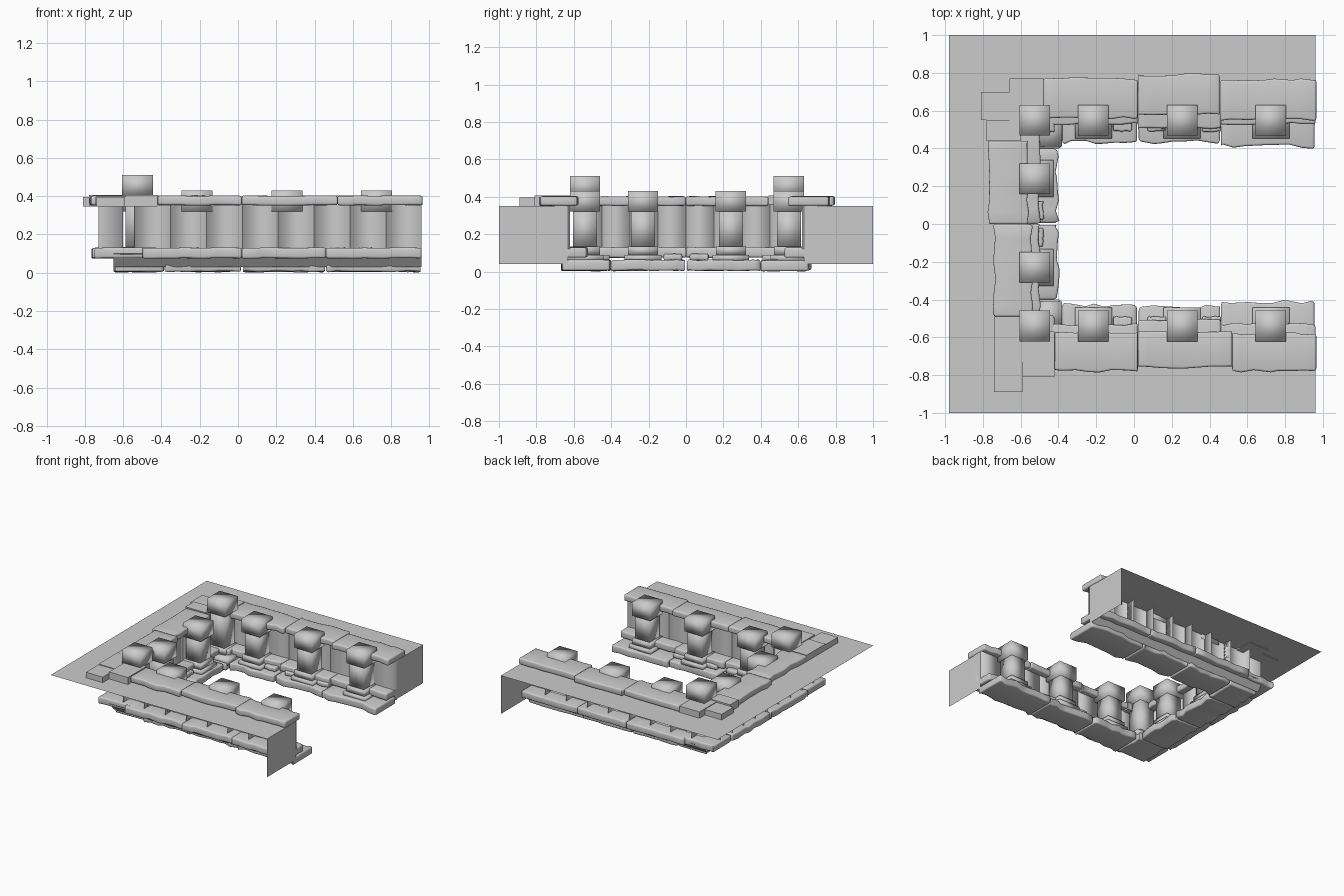
import bpy, bmesh, random
from mathutils import Vector

random.seed(4)
if "Cube" in bpy.data.objects:
    bpy.data.objects.remove(bpy.data.objects["Cube"], do_unlink=True)

stone_grey = bpy.data.materials.new("stone_grey")
stone_grey.use_nodes = True
COLOUR = (0.6, 0.6, 0.6, 1)
stone_grey.diffuse_color = COLOUR
stone_grey.node_tree.nodes["Principled BSDF"].inputs["Base Color"].default_value = COLOUR


def finish(name, bm, smooth=True):
    mesh = bpy.data.meshes.new(name)
    for f in bm.faces:
        f.smooth = smooth
    bm.to_mesh(mesh)
    bm.free()
    mesh.materials.append(stone_grey)
    ob = bpy.data.objects.new(name, mesh)
    bpy.context.collection.objects.link(ob)
    return ob


def cube(bm, xs, ys, zs):
    made = bmesh.ops.create_cube(bm, size=1)
    for v in made["verts"]:
        v.co = Vector([a + (b - a) * (c + 0.5)
                       for (a, b), c in zip((sorted(xs), sorted(ys), sorted(zs)), v.co)])


def block(name, xs, ys, zs, smooth=True):
    bm = bmesh.new()
    cube(bm, xs, ys, zs)
    return finish(name, bm, smooth)


def rough_stone(name, xs, ys, zs, wobble=0.007):
    """Worn slab: cut along its length, chamfered and slightly uneven."""
    bm = bmesh.new()
    cube(bm, xs, ys, zs)
    axis = 0 if abs(xs[1] - xs[0]) > abs(ys[1] - ys[0]) else 1
    lo, hi = sorted((xs, ys)[axis])
    normal = Vector((1, 0, 0)) if axis == 0 else Vector((0, 1, 0))
    for i in range(1, 7):
        at = lo + (hi - lo) * (i + random.uniform(-0.3, 0.3)) / 7
        bmesh.ops.bisect_plane(bm, geom=bm.verts[:] + bm.edges[:] + bm.faces[:],
                               plane_co=normal * at, plane_no=normal)
    sharp = [e for e in bm.edges if len(e.link_faces) == 2 and e.calc_face_angle() > 1]
    bmesh.ops.bevel(bm, geom=sharp, offset=0.011, segments=2, profile=0.6, affect='EDGES')
    mid = Vector((sum(xs) / 2, sum(ys) / 2, sum(zs) / 2))
    # vertices of one cross-section side move together
    shift = {}
    for v in bm.verts:
        side = tuple(c > m for c, m in zip(v.co, mid))
        key = (round(v.co[axis], 2), side[1 - axis])
        d = shift.setdefault(key, random.uniform(-wobble, wobble))
        v.co[1 - axis] += d
        v.co.z += d * 0.3
    return finish(name, bm)


def sheet(name, points, faces, smooth=False):
    bm = bmesh.new()
    verts = [bm.verts.new(p) for p in points]
    for f in faces:
        bm.faces.new([verts[i] for i in f])
    return finish(name, bm, smooth)


# Ground: a U-shaped sheet around the sunken basin
G = 0.35
X0, X1, XI, YI = -0.98, 0.96, -0.68, 0.66
sheet("ground",
      [(X0, -1, G), (X1, -1, G), (X1, -YI, G), (XI, -YI, G),
       (XI, YI, G), (X1, YI, G), (X1, 1, G), (X0, 1, G)],
      [(0, 1, 2, 3), (0, 3, 4, 7), (4, 5, 6, 7)])

# End sheets closing the open side of the ground
for side, s in (("front", -1), ("back", 1)):
    quad = (0, 1, 2, 3) if s > 0 else (3, 2, 1, 0)
    sheet("end_sheet_" + side,
          [(X1, s * 0.63, 0.04), (X1, s, 0.04), (X1, s, G), (X1, s * 0.63, G)], [quad])


def wall_panel(name, start, end, inner, outer, along_x):
    """Open-backed panel: inner face plus two fins reaching outward."""
    plan = [(start, outer), (start, inner), (end, inner), (end, outer)]
    if not along_x:
        plan = [(b, a) for a, b in plan]
    pts = [(a, b, z) for z in (0.12, 0.36) for a, b in plan]
    ob = sheet(name, pts, [(i, i + 1, i + 5, i + 4) for i in range(3)], True)
    face = ob.data.polygons[1]
    toward = -face.center.y if along_x else -face.center.x
    if (face.normal.y if along_x else face.normal.x) * toward < 0:
        ob.data.flip_normals()


# Basin walls
W = 0.1875
for side, s in (("front", -1), ("back", 1)):
    for i in range(8):
        wall_panel("wall_panel_" + side, -0.54 + i * W, -0.54 + (i + 1) * W,
                   s * 0.62, s * 0.70, True)
for i in range(8):
    wall_panel("wall_panel_side", -0.6 + i * 0.15, -0.45 + i * 0.15, -0.6, -0.73, False)

# Long rows: coping, upper step and lower step stones
COPING = (0.352, 0.402)
UPPER = (0.075, 0.13)
LOWER = (0.005, 0.062)
rows = {
    "front": (-1, [(-0.42, 0.02, 0.57, 0.78), (0.02, 0.52, 0.57, 0.76), (0.52, 0.965, 0.58, 0.78)]),
    "back": (1, [(-0.48, 0.02, 0.56, 0.77), (0.02, 0.455, 0.58, 0.79), (0.455, 0.965, 0.55, 0.765)]),
}
for side, (s, copings) in rows.items():
    for a, b, inner, outer in copings:
        rough_stone("coping_" + side, (a, b), (s * inner, s * outer), COPING)
    for a, b, inner in ((-0.50, 0.02, 0.53), (0.02, 0.46, 0.51), (0.46, 0.96, 0.53)):
        rough_stone("upper_step_" + side, (a, b), (s * inner, s * 0.745), UPPER)
    for a, b, inner in ((-0.38, 0.015, 0.43), (0.025, 0.455, 0.435), (0.46, 0.955, 0.41)):
        rough_stone("lower_step_" + side, (a, b), (s * inner, s * 0.66), LOWER, 0.012)
    # sloping back of the steps
    sheet("step_back_" + side,
          [(-0.65, s * 0.66, 0.03), (0.96, s * 0.66, 0.03),
           (0.96, s * 0.72, 0.10), (-0.65, s * 0.72, 0.10)],
          [(0, 1, 2, 3) if s < 0 else (3, 2, 1, 0)])
    # corner stones
    rough_stone("lower_step_corner_" + side, (-0.64, -0.39), (s * 0.40, s * 0.65), LOWER)
    rough_stone("upper_step_corner_" + side, (-0.75, -0.42), (s * 0.49, s * 0.72), UPPER)
    block("corner_slab_" + side, (-0.52, -0.38), (s * 0.41, s * 0.56), (0.05, 0.09))

# Closed side: coping and steps
for s, xa, xb, end in ((1, -0.77, -0.56, 0.44), (-1, -0.74, -0.54, 0.49)):
    rough_stone("coping_side", (xa, xb), (0, s * end), COPING)
    rough_stone("upper_step_side", (-0.76, -0.50), (0, s * 0.48), UPPER)
    rough_stone("lower_step_side", (-0.64, -0.405), (s * 0.005, s * 0.40), LOWER, 0.012)

# Flat tiles at the two outer corners
tiles = [(-0.81, -0.66, 0.55, 0.70), (-0.66, -0.48, 0.54, 0.77), (-0.78, -0.60, 0.44, 0.55),
         (-0.74, -0.59, -0.89, -0.73), (-0.74, -0.59, -0.73, -0.49), (-0.59, -0.42, -0.81, -0.57)]
for i, (a, b, c, d) in enumerate(tiles):
    block("corner_tile", (a, b), (c, d), (0.345, 0.395 + 0.006 * (i % 3)), False)


# Pillars with plinth, shaft and cap; corner pillars stand taller
def pillar(x, y, tall):
    lift = 0.08 if tall else 0
    parts = (("plinth_low", 0.098, 0.055, 0.09), ("plinth_high", 0.08, 0.09, 0.135),
             ("shaft", 0.064, 0.13, 0.33 + lift), ("cap", 0.081, 0.32 + lift, 0.43 + lift))
    for name, r, z0, z1 in parts:
        block("pillar_" + name, (x - r, x + r), (y - r, y + r), (z0, z1))


for y in (-0.54, 0.55):
    for x in (-0.525, -0.215, 0.255, 0.725):
        pillar(x, y, x < -0.5)
for y in (-0.23, 0.24):
    pillar(-0.525, y, False)

# Loose slabs lying on the steps between the pillars
for s in (1, -1):
    for x in (-0.06, 0.12, 0.41):
        rough_stone("loose_slab", (x - 0.05, x + 0.05), (s * 0.49, s * 0.58), (0.06, 0.095), 0.004)
    rough_stone("loose_slab_side", (-0.56, -0.48), (s * 0.02, s * 0.12), (0.06, 0.095), 0.004)
